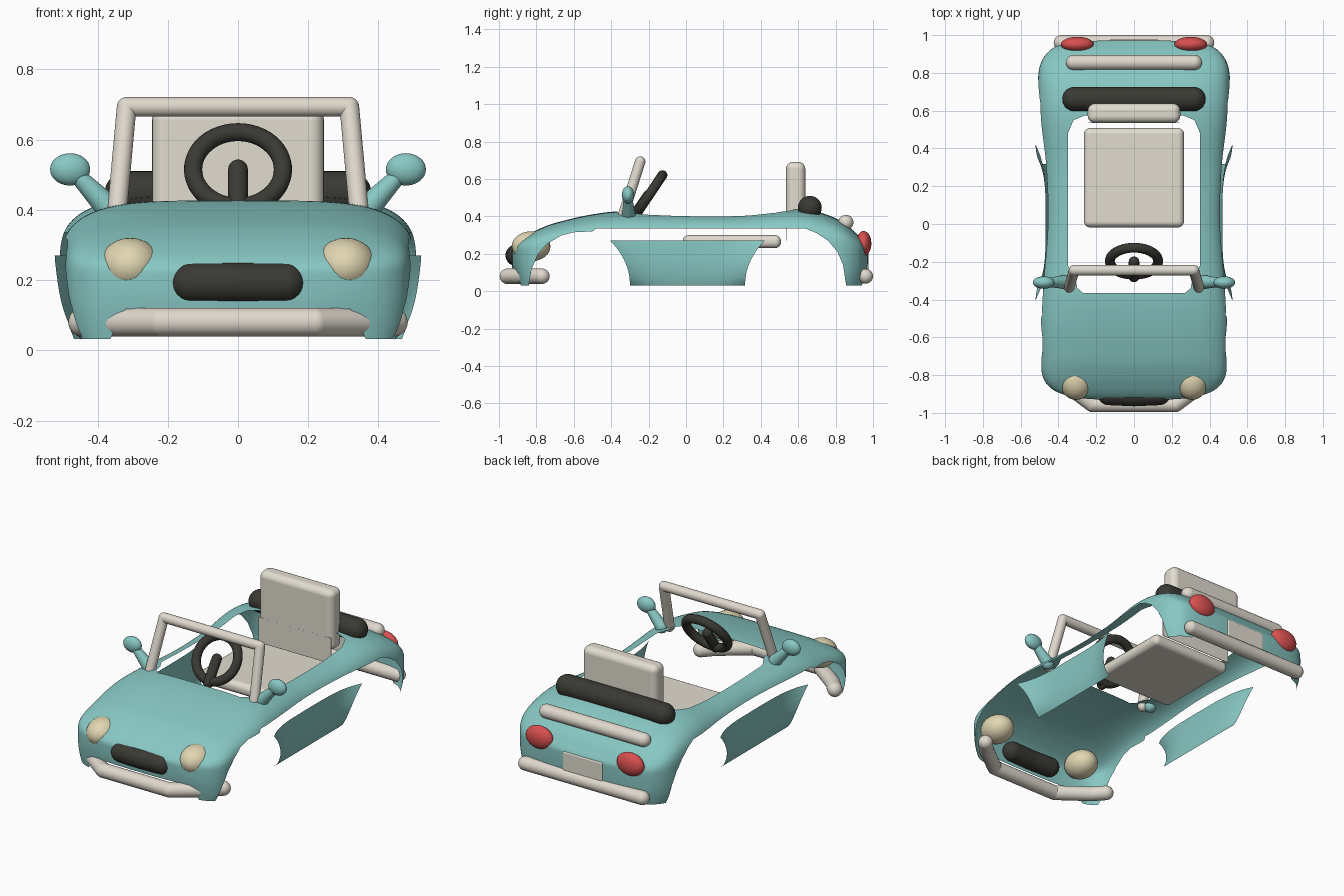
import bpy
import bmesh
import math
from mathutils import Vector, Matrix

if "Cube" in bpy.data.objects:
    bpy.data.objects.remove(bpy.data.objects["Cube"], do_unlink=True)


def material(name, r, g, b):
    m = bpy.data.materials.new(name)
    m.use_nodes = True
    m.diffuse_color = (r, g, b, 1)
    node = next(n for n in m.node_tree.nodes if n.type == 'BSDF_PRINCIPLED')
    node.inputs["Base Color"].default_value = (r, g, b, 1)
    return m


TEAL = material("teal paint", .245, .575, .55)
TRIM = material("ivory trim", .74, .69, .61)
SEAT = material("seat beige", .76, .72, .63)
DARK = material("dark rubber", .042, .041, .034)
LAMP = material("cream lamp", .76, .68, .45)
RED = material("red lamp", .69, .08, .08)


def finish(name, bm, mat):
    mesh = bpy.data.meshes.new(name)
    bm.to_mesh(mesh)
    bm.free()
    mesh.materials.append(mat)
    mesh.shade_smooth()
    ob = bpy.data.objects.new(name, mesh)
    bpy.context.scene.collection.objects.link(ob)
    return ob


def add_ball(bm, centre, radii):
    mat = Matrix.Translation(centre) @ Matrix.Diagonal((*radii, 1))
    bmesh.ops.create_uvsphere(bm, u_segments=32, v_segments=16, radius=1, matrix=mat)


def ball(name, mat, centre, radii):
    bm = bmesh.new()
    add_ball(bm, centre, radii)
    return finish(name, bm, mat)


def tube(name, mat, points, r, end_r=None):
    """Round bar along a path, with rounded joints and ends."""
    bm = bmesh.new()
    points = [Vector(p) for p in points]
    for a, b in zip(points, points[1:]):
        d = b - a
        place = Matrix.Translation((a + b) / 2) @ d.to_track_quat('Z', 'Y').to_matrix().to_4x4()
        bmesh.ops.create_cone(bm, cap_ends=False, segments=32, radius1=r, radius2=end_r or r,
                              depth=d.length, matrix=place)
    for p in points:
        q = r if p != points[-1] else end_r or r
        add_ball(bm, p, (q, q, q))
    return finish(name, bm, mat)


def rounded_box(name, mat, low, high, bevel):
    low, high = Vector(low), Vector(high)
    bm = bmesh.new()
    bmesh.ops.create_cube(bm, size=1, matrix=Matrix.Translation((low + high) / 2)
                          @ Matrix.Diagonal((*(high - low), 1)))
    ob = finish(name, bm, mat)
    mod = ob.modifiers.new("round", 'BEVEL')
    mod.width, mod.segments, mod.harden_normals = bevel, 5, True
    return ob


# Body stations from nose to tail: y, half width, top, bottom
STATIONS = [
    (-.935, .01, .21, .19), (-.925, .25, .238, .1), (-.9, .38, .265, 0),
    (-.86, .45, .293, -.15), (-.8, .485, .326, -.2), (-.7, .495, .365, -.2),
    (-.5, .507, .411, -.2), (-.32, .495, .428, -.2), (0, .473, .42, -.2),
    (.3, .482, .42, -.2), (.55, .505, .44, -.2), (.7, .51, .425, -.2),
    (.83, .5, .375, -.2), (.91, .455, .31, -.15), (.95, .38, .26, -.05),
    (.97, .2, .23, .1), (.973, .01, .21, .19)]
WAIST = .2
STEPS, SEGS = 8, 128


def station(i, t):
    """Smooth blend between neighbouring stations."""
    pick = lambda k: Vector(STATIONS[min(max(k, 0), len(STATIONS) - 1)])
    a, b, c, d = (pick(i + k) for k in (-1, 0, 1, 2))
    return b + (c - a) * (t / 2) + (a * 2 - b * 5 + c * 4 - d) * (t * t / 2) \
        + ((b - c) * 3 + d - a) * (t ** 3 / 2)


def power(v, e):
    return math.copysign(abs(v) ** e, v)


def section(y, w, top, bottom):
    ring = []
    for k in range(SEGS):
        a = math.tau * k / SEGS
        c, s = math.cos(a), math.sin(a)
        n, h = (4, top - WAIST) if s > 0 else (2.5, WAIST - bottom)
        ring.append((w * power(c, 2 / n), y, WAIST + h * power(s, 2 / n)))
    return ring


def inside(poly, u, v):
    hit = False
    for (a, b), (c, d) in zip(poly, poly[1:] + poly[:1]):
        if (b > v) != (d > v) and u < (c - a) * (v - b) / (d - b) + a:
            hit = not hit
    return hit


def slice_mesh(bm, point, normal):
    bmesh.ops.bisect_plane(bm, geom=bm.verts[:] + bm.edges[:] + bm.faces[:],
                           plane_co=point, plane_no=normal, dist=1e-5)


def cut(bm, poly, axes):
    """Cut a straight-through opening, outlined on two axes."""
    i, j = axes
    for p, q in zip(poly, poly[1:] + poly[:1]):
        point, normal = Vector(), Vector()
        point[i], point[j] = p
        normal[i], normal[j] = p[1] - q[1], q[0] - p[0]
        slice_mesh(bm, point, normal.normalized())
    gone = []
    for f in bm.faces:
        m = f.calc_center_median()
        if inside(poly, m[i], m[j]):
            gone.append(f)
    bmesh.ops.delete(bm, geom=gone, context='FACES')


# Body shell
bm = bmesh.new()
rings = []
for i in range(len(STATIONS) - 1):
    for k in range(STEPS):
        rings.append(section(*station(i, k / STEPS)))
rings.append(section(*STATIONS[-1]))
rings = [[bm.verts.new(p) for p in ring] for ring in rings]
for a, b in zip(rings, rings[1:]):
    for k in range(SEGS):
        n = (k + 1) % SEGS
        bm.faces.new((a[k], a[n], b[n], b[k]))
bm.faces.new(rings[0])
bm.faces.new(rings[-1])
bmesh.ops.recalc_face_normals(bm, faces=bm.faces[:])

# Wheel arches and door gap, seen from the side
cut(bm, [(-.84, -.5), (-.84, .04), (-.825, .12), (-.79, .2), (-.74, .255), (-.67, .297),
         (-.6, .315), (-.5, .32), (-.48, .335), (.64, .335), (.7, .31), (.76, .27),
         (.81, .21), (.84, .14), (.855, .04), (.855, -.5)], (1, 2))
# Open floor, higher behind the bumpers
cut(bm, [(-1, -.5), (1, -.5), (1, .032), (-1, .032)], (0, 2))
cut(bm, [(-.38, 0), (.38, 0), (.32, .118), (-.32, .118)], (0, 2))
# Cockpit opening, seen from above
half = [(.27, -.365), (.3, -.34), (.31, -.29), (.35, -.22), (.35, .48), (.32, .55), (.26, .575)]
cut(bm, half + [(-x, y) for x, y in reversed(half)], (0, 1))
finish("body_shell", bm, TEAL)

# Flared door panels between the arches
ROWS, COLS = 12, 28
for side, s in (("left", 1), ("right", -1)):
    bm = bmesh.new()
    grid = []
    for r in range(ROWS + 1):
        t = r / ROWS
        z = .03 + .24 * t
        n, h = (4, .22) if z > WAIST else (2.5, .4)
        x = .468 * (1 - (abs(z - WAIST) / h) ** n) ** (1 / n)
        row = []
        for c in range(COLS + 1):
            u = 2 * c / COLS - 1
            y = .008 + u * (.308 + .105 * t ** 2.2)
            row.append(bm.verts.new((s * (x + .055 * math.sqrt(t) * u ** 4), y, z)))
        grid.append(row)
    for a, b in zip(grid, grid[1:]):
        for c in range(COLS):
            quad = (a[c], a[c + 1], b[c + 1], b[c])
            bm.faces.new(quad if s > 0 else quad[::-1])
    finish(side + "_door_panel", bm, TEAL)

    # Lamps and mirrors
    ball(side + "_headlight", LAMP, (s * .307, -.828, .24), (.088, .103, .08))
    ball(side + "_tail_light", RED, (s * .3, .95, .255), (.087, .041, .067))
    ball(side + "_mirror", TEAL, (s * .478, -.31, .515), (.057, .033, .046))
    tube(side + "_mirror_stem", TEAL, [(s * .375, -.307, .412), (s * .45, -.31, .49)], .036, .024)

# Bumpers, grille and rear trim
tube("front_bumper", TRIM, [(-.442, -.77, .08), (-.385, -.832, .08), (-.22, -.955, .08),
                            (.22, -.955, .08), (.385, -.832, .08), (.442, -.77, .08)], .041)
tube("rear_bumper", TRIM, [(-.385, .96, .08), (.385, .96, .08)], .04)
tube("grille", DARK, [(-.135, -.902, .192), (0, -.908, .192), (.135, -.902, .192)], .057)
tube("rear_trim_bar", TRIM, [(-.32, .855, .368), (.32, .855, .368)], .04)
rounded_box("rear_plate", SEAT, (-.13, .955, .1), (.13, .977, .225), .008)

# Seat and folded roof roll
rounded_box("seat_base", SEAT, (-.265, -.018, .23), (.265, .508, .3), .032)
rounded_box("seat_back", SEAT, (-.245, .535, .335), (.245, .638, .692), .038)
rounded_box("seat_back_skirt", SEAT, (-.24, .5347, .27), (.24, .538, .42), .001)
tube("folded_roof", DARK, [(-.316, .662, .446), (.316, .662, .446)], .064)

# Windshield frame
tube("windshield_frame", TRIM, [(-.343, -.335, .41), (-.317, -.245, .693),
                                (.317, -.245, .693), (.343, -.335, .41)], .028)

# Steering wheel: a ring swept around a tilted axis
bm = bmesh.new()
tilt = Matrix.Translation((0, -.197, .515)) @ Matrix.Rotation(math.radians(56), 4, 'X')
loops = []
for i in range(48):
    spin = Matrix.Rotation(math.tau * i / 48, 4, 'Z')
    angles = [math.tau * k / 16 for k in range(16)]
    loops.append([bm.verts.new(tilt @ spin @ Vector((.128 + .026 * math.cos(a), 0, .026 * math.sin(a))))
                  for a in angles])
for i in range(48):
    a, b = loops[i - 1], loops[i]
    for k in range(16):
        bm.faces.new((a[k - 1], b[k - 1], b[k], a[k]))
bmesh.ops.recalc_face_normals(bm, faces=bm.faces[:])
finish("steering_wheel", bm, DARK)
tube("steering_column", DARK, [(0, -.2, .515), (0, -.28, .4)], .028)
